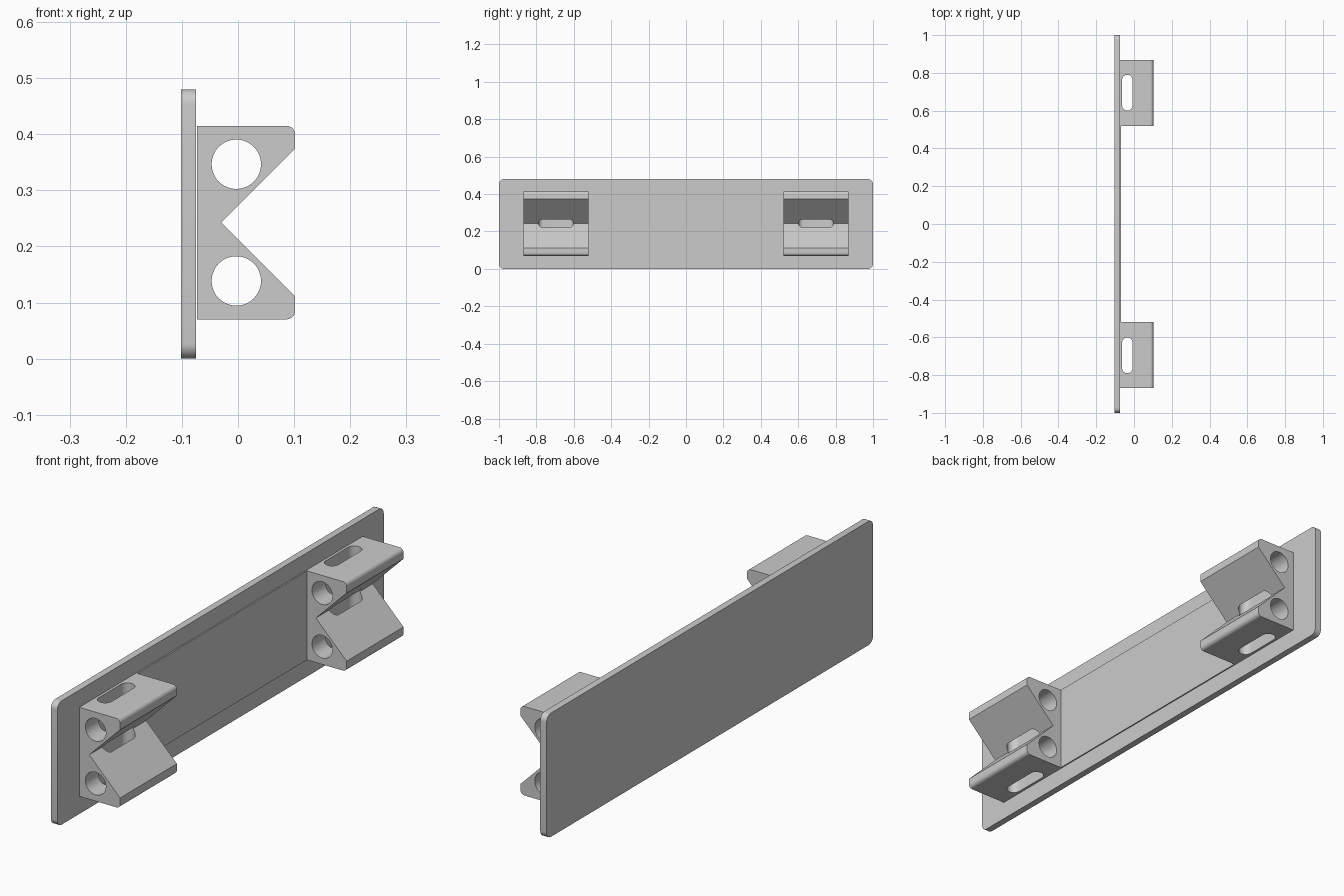
import bpy
import bmesh
import math
from mathutils import Vector

cube = bpy.data.objects.get("Cube")
if cube:
    bpy.data.objects.remove(cube, do_unlink=True)

grey = bpy.data.materials.new("light_grey")
grey.use_nodes = True
colour = (0.6, 0.6, 0.6, 1)
grey.diffuse_color = colour
grey.node_tree.nodes["Principled BSDF"].inputs["Base Color"].default_value = colour


def arc(cx, cy, r, start, end, steps=8):
    """Points along a circular arc, angles in degrees."""
    angles = [math.radians(start + (end - start) * i / steps) for i in range(steps + 1)]
    return [(cx + r * math.cos(a), cy + r * math.sin(a)) for a in angles]


def rounded_rect(a0, a1, b0, b1, r, steps=8):
    return (arc(a1 - r, b1 - r, r, 0, 90, steps) + arc(a0 + r, b1 - r, r, 90, 180, steps)
            + arc(a0 + r, b0 + r, r, 180, 270, steps) + arc(a1 - r, b0 + r, r, 270, 360, steps))


def extrude(name, profile, axis, start, end):
    """Extrude a closed 2D profile along axis x, y or z."""
    place = {"x": lambda a, b: (start, a, b),
             "y": lambda a, b: (a, start, b),
             "z": lambda a, b: (a, b, start)}[axis]
    bm = bmesh.new()
    face = bm.faces.new([bm.verts.new(place(a, b)) for a, b in profile])
    moved = bmesh.ops.extrude_face_region(bm, geom=[face])["geom"]
    step = Vector([end - start if axis == k else 0 for k in "xyz"])
    bmesh.ops.translate(bm, vec=step, verts=[v for v in moved if isinstance(v, bmesh.types.BMVert)])
    bmesh.ops.remove_doubles(bm, verts=bm.verts, dist=0.0001)
    bmesh.ops.recalc_face_normals(bm, faces=bm.faces)
    mesh = bpy.data.meshes.new(name)
    bm.to_mesh(mesh)
    bm.free()
    mesh.materials.append(grey)
    obj = bpy.data.objects.new(name, mesh)
    bpy.context.collection.objects.link(obj)
    return obj


def activate(obj):
    bpy.ops.object.select_all(action="DESELECT")
    obj.select_set(True)
    bpy.context.view_layer.objects.active = obj


def cut(obj, cutter):
    cutter.hide_render = True
    activate(obj)
    mod = obj.modifiers.new("cut", "BOOLEAN")
    mod.operation = "DIFFERENCE"
    mod.solver = "EXACT"
    mod.object = cutter
    bpy.ops.object.modifier_apply(modifier=mod.name)
    bpy.data.objects.remove(cutter, do_unlink=True)


MID = 0.2425                      # height of the notch centre
BACK, FRONT = -0.073, 0.102       # bracket depth along x
LOW, HIGH = 0.07, 0.415
INNER, OUTER = 0.52, 0.868        # bracket extent along y
RADIUS = 0.016

# Back plate with rounded corners
parts = [extrude("back_plate", rounded_rect(-1, 1, 0, 0.48, 0.027), "x", -0.102, -0.075)]

# Thin strip joining the brackets
strip = [(-INNER, LOW), (INNER, LOW), (INNER, HIGH), (-INNER, HIGH)]
parts.append(extrude("joining_strip", strip, "x", BACK, -0.068))

# Notched brackets with round side holes and a vertical slot
notch = FRONT + 0.03
outline = ([(BACK, LOW)] + arc(FRONT - RADIUS, LOW + RADIUS, RADIUS, -90, 0)
           + [(FRONT, MID - notch), (-0.03, MID), (FRONT, MID + notch)]
           + arc(FRONT - RADIUS, HIGH - RADIUS, RADIUS, 0, 90) + [(BACK, HIGH)])
for name, side in (("front", -1), ("rear", 1)):
    y0, y1 = sorted((side * INNER, side * OUTER))
    bracket = extrude(name + "_bracket", outline, "y", y0, y1)
    for z in (MID - 0.104, MID + 0.104):
        circle = arc(-0.003, z, 0.044, 0, 360, 48)[:-1]
        cut(bracket, extrude("hole_cutter", circle, "y", y0 - 0.1, y1 + 0.1))
    middle = side * 0.695
    slot = rounded_rect(-0.063, -0.008, middle - 0.095, middle + 0.095, 0.0274)
    cut(bracket, extrude("slot_cutter", slot, "z", -0.1, 0.6))
    parts.append(bracket)

for part in parts:
    activate(part)
    bpy.ops.object.shade_smooth_by_angle(angle=math.radians(30))
